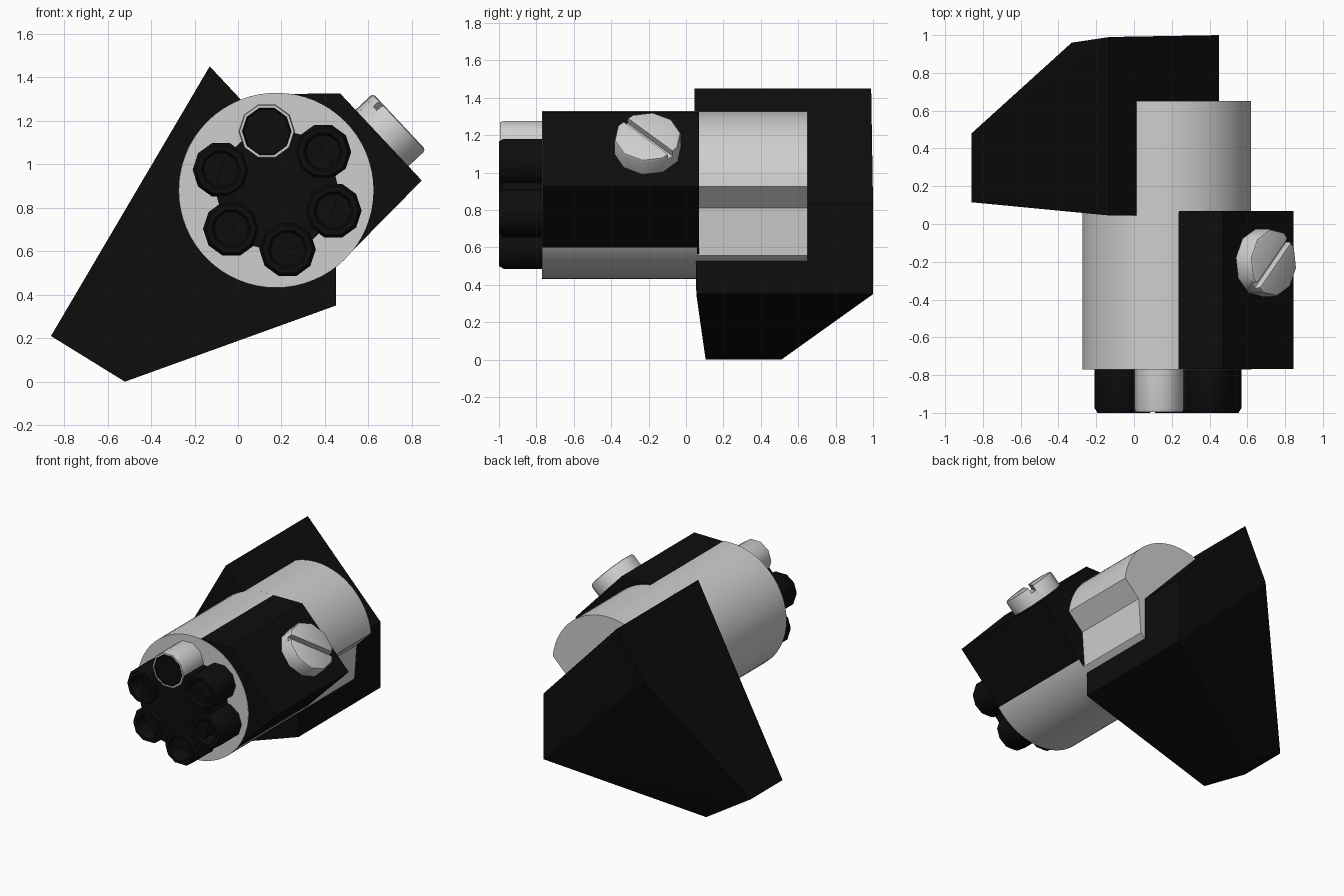
import bpy, bmesh, math
from mathutils import Vector, Matrix

if "Cube" in bpy.data.objects:
    bpy.data.objects.remove(bpy.data.objects["Cube"])


def material(name, r, g, b):
    m = bpy.data.materials.new(name)
    m.diffuse_color = (r, g, b, 1)
    m.use_nodes = True
    m.node_tree.nodes["Principled BSDF"].inputs["Base Color"].default_value = m.diffuse_color
    return m


GREY = material("light grey", 0.62, 0.62, 0.62)
BLACK = material("black", 0.004, 0.004, 0.004)


def finish(name, bm, *mats, smooth=None):
    bmesh.ops.recalc_face_normals(bm, faces=bm.faces)
    mesh = bpy.data.meshes.new(name)
    bm.to_mesh(mesh)
    bm.free()
    ob = bpy.data.objects.new(name, mesh)
    bpy.context.collection.objects.link(ob)
    for m in mats:
        mesh.materials.append(m)
    if smooth:
        bpy.ops.object.select_all(action='DESELECT')
        ob.select_set(True)
        bpy.context.view_layer.objects.active = ob
        bpy.ops.object.shade_smooth_by_angle(angle=math.radians(smooth))
    return ob


def prism(name, outline, y0, y1, mat, smooth=None):
    """Extrude an (x, z) outline along y."""
    bm = bmesh.new()
    face = bm.faces.new([bm.verts.new((x, y0, z)) for x, z in outline])
    new = bmesh.ops.extrude_face_region(bm, geom=[face])["geom"]
    verts = [v for v in new if isinstance(v, bmesh.types.BMVert)]
    bmesh.ops.translate(bm, verts=verts, vec=(0, y1 - y0, 0))
    return finish(name, bm, mat, smooth=smooth)


def arc(cx, cz, r, a0, a1, n):
    return [(cx + r * math.cos(math.radians(a0 + (a1 - a0) * i / n)),
             cz + r * math.sin(math.radians(a0 + (a1 - a0) * i / n)))
            for i in range(n + 1)]


def tube(name, cx, cz, profile, sides, mats, inner_from):
    """Revolve an (r, y) profile; strips from inner_from on use the last material."""
    bm = bmesh.new()
    rings = [[bm.verts.new((cx + r * math.cos(math.tau * i / sides), y,
                            cz + r * math.sin(math.tau * i / sides)))
              for i in range(sides)] for r, y in profile]
    for k in range(len(rings) - 1):
        for i in range(sides):
            j = (i + 1) % sides
            f = bm.faces.new((rings[k][i], rings[k][j], rings[k + 1][j], rings[k + 1][i]))
            f.material_index = len(mats) - 1 if k >= inner_from else 0
    bm.faces.new(rings[0])
    bm.faces.new(rings[-1]).material_index = len(mats) - 1
    return finish(name, bm, *mats, smooth=40)


CX, CZ, R = 0.175, 0.88, 0.448

# Drum: full cylinder in front, notched cylinder behind
prism("drum_front", arc(CX, CZ, R, 0, 360, 64)[:-1], -0.77, 0.06, GREY, 30)
notched = arc(CX, CZ, R, 5.8, 314, 56) + [(0.505, 0.81)]
prism("drum_rear", notched, 0.06, 0.65, GREY, 30)

# Angular side housing
prism("side_housing", [(0.2, 1.323), (0.47, 1.325), (0.845, 0.925),
                       (0.49, 0.565), (0.3, 0.8)], -0.767, 0.07, BLACK)

# Tapered rear block
bm = bmesh.new()
for p in [(-0.13, 0.045, 1.45), (0.45, 0.05, 0.83), (0.45, 0.055, 0.35),
          (-0.52, 0.105, 0), (-0.86, 0.115, 0.21),
          (-0.13, 0.99, 1.45), (0.45, 1.0, 0.83), (0.45, 1.0, 0.35),
          (-0.33, 0.96, 1.11), (-0.52, 0.51, 0), (-0.86, 0.48, 0.21)]:
    bm.verts.new(p)
bmesh.ops.convex_hull(bm, input=bm.verts)
finish("rear_block", bm, BLACK)

# Barrel cluster: core and six tubes, the top one grey
prism("barrel_core", arc(CX + 0.005, CZ, 0.285, 0, 360, 12)[:-1], -0.985, -0.76, BLACK)
dark = [(0.13, -0.76), (0.13, -0.975), (0.115, -1.0), (0.09, -1.0),
        (0.08, -0.985), (0.08, -0.88)]
pale = [(0.13, -0.76), (0.13, -0.975), (0.125, -0.995), (0.113, -0.995),
        (0.108, -0.98), (0.09, -0.88)]
for k in range(6):
    a = math.radians(100 - 60 * k)
    x, z = CX + 0.005 + 0.275 * math.cos(a), CZ + 0.275 * math.sin(a)
    if k == 0:
        tube("top_barrel", x, z, pale, 10, (GREY, BLACK), 3)
        # Plug that hides the core inside the wide bore
        prism("top_barrel_bore", arc(x, z, 0.106, 0, 360, 10)[:-1], -0.988, -0.87, BLACK)
    else:
        tube(f"barrel_{k}", x, z, dark, 10, (BLACK,), 9)

# Slotted screw head standing square on the housing slope
n = Vector((0.73, 0, 0.684)).normalized()
down = Vector((n.z, 0, -n.x))
slot = (down + Vector((0, 1, 0))).normalized()
side = n.cross(slot)
frame = Matrix((slot, side, n)).transposed().to_4x4()
frame.translation = Vector((0.662, -0.205, 1.12))
bm = bmesh.new()
bmesh.ops.create_cone(bm, cap_ends=True, segments=10, radius1=0.18, radius2=0.18,
                      depth=0.14, matrix=Matrix.Translation((0, 0, 0.04)))
rim = [e for e in bm.edges if all(v.co.z > 0.1 for v in e.verts)]
bmesh.ops.bevel(bm, geom=rim, offset=0.015, segments=2, affect='EDGES', profile=0.5)
bmesh.ops.transform(bm, matrix=frame, verts=bm.verts)
screw = finish("screw_head", bm, GREY, smooth=40)

bm = bmesh.new()
bmesh.ops.create_cube(bm, size=1, matrix=frame @ Matrix.Translation((0, 0, 0.11))
                      @ Matrix.Diagonal((0.5, 0.035, 0.08, 1)))
cutter = finish("slot_cutter", bm, GREY)
cutter.hide_render = True
cutter.hide_set(True)
cut = screw.modifiers.new("slot", 'BOOLEAN')
cut.operation, cut.object, cut.solver = 'DIFFERENCE', cutter, 'EXACT'
